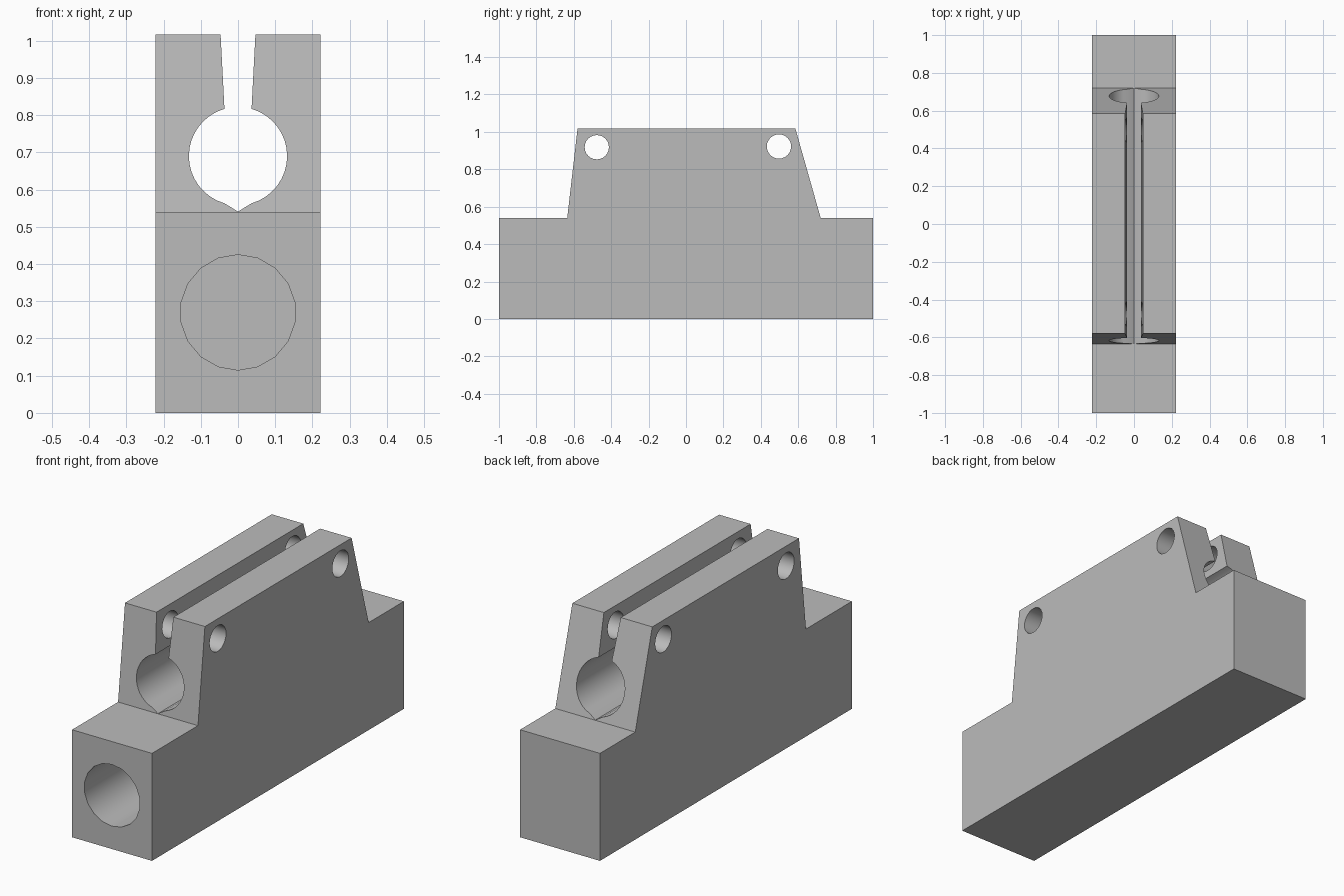
import bpy, bmesh
from math import sin, cos, pi, radians
from mathutils import Vector

if "Cube" in bpy.data.objects:
    bpy.data.objects.remove(bpy.data.objects["Cube"], do_unlink=True)

grey = bpy.data.materials.new("plain grey")
grey.use_nodes = True
colour = (0.5, 0.5, 0.5, 1)
grey.diffuse_color = colour
grey.node_tree.nodes["Principled BSDF"].inputs["Base Color"].default_value = colour


def prism(name, outline, axis, start, end):
    """Extrude an outline (u, z) along the x or y axis."""
    bm = bmesh.new()
    place = (lambda u, z: (start, u, z)) if axis == "x" else (lambda u, z: (u, start, z))
    face = bm.faces.new([bm.verts.new(place(u, z)) for u, z in outline])
    grown = bmesh.ops.extrude_face_region(bm, geom=[face])["geom"]
    step = Vector((end - start, 0, 0)) if axis == "x" else Vector((0, end - start, 0))
    bmesh.ops.translate(bm, vec=step, verts=[v for v in grown if isinstance(v, bmesh.types.BMVert)])
    bmesh.ops.recalc_face_normals(bm, faces=bm.faces)
    mesh = bpy.data.meshes.new(name)
    bm.to_mesh(mesh)
    bm.free()
    mesh.materials.append(grey)
    obj = bpy.data.objects.new(name, mesh)
    bpy.context.collection.objects.link(obj)
    return obj


def arc(u, z, radius, first, last, steps):
    angles = [radians(first + (last - first) * i / steps) for i in range(steps + 1)]
    return [(u + radius * cos(a), z + radius * sin(a)) for a in angles]


def circle(u, z, radius, sides):
    return arc(u, z, radius, 90, 450, sides)[:-1]


# Stepped body with sloping shoulders
body = prism("clamp_body", [(-1, 0), (1, 0), (1, 0.54), (0.72, 0.54), (0.585, 1.017),
                            (-0.58, 1.017), (-0.635, 0.54), (-1, 0.54)], "x", -0.222, 0.222)

# Keyhole channel: V notch, round bore and flared slot
half = [(0, 0.541)] + arc(0, 0.69, 0.132, -74, 74, 16) + [(0.0475, 1.03)]
keyhole = half + [(-u, z) for u, z in reversed(half[1:])]
cutters = [prism("channel_cutter", keyhole, "y", -0.85, 0.9)]

# Blind bore in the front face
cutters.append(prism("front_bore_cutter", circle(0, 0.27, 0.155, 18), "y", -1.1, 0.8))

# Cross holes through both jaws
for y, z in ((-0.477, 0.918), (0.497, 0.922)):
    cutters.append(prism("cross_hole_cutter", circle(y, z, 0.065, 24), "x", -0.4, 0.4))

bpy.context.view_layer.objects.active = body
body.select_set(True)
for cutter in cutters:
    cut = body.modifiers.new(cutter.name, "BOOLEAN")
    cut.operation = "DIFFERENCE"
    cut.solver = "EXACT"
    cut.object = cutter
    bpy.ops.object.modifier_apply(modifier=cut.name)
    bpy.data.objects.remove(cutter, do_unlink=True)

bpy.ops.object.select_all(action="DESELECT")
body.select_set(True)
bpy.ops.object.shade_smooth_by_angle(angle=radians(30))
